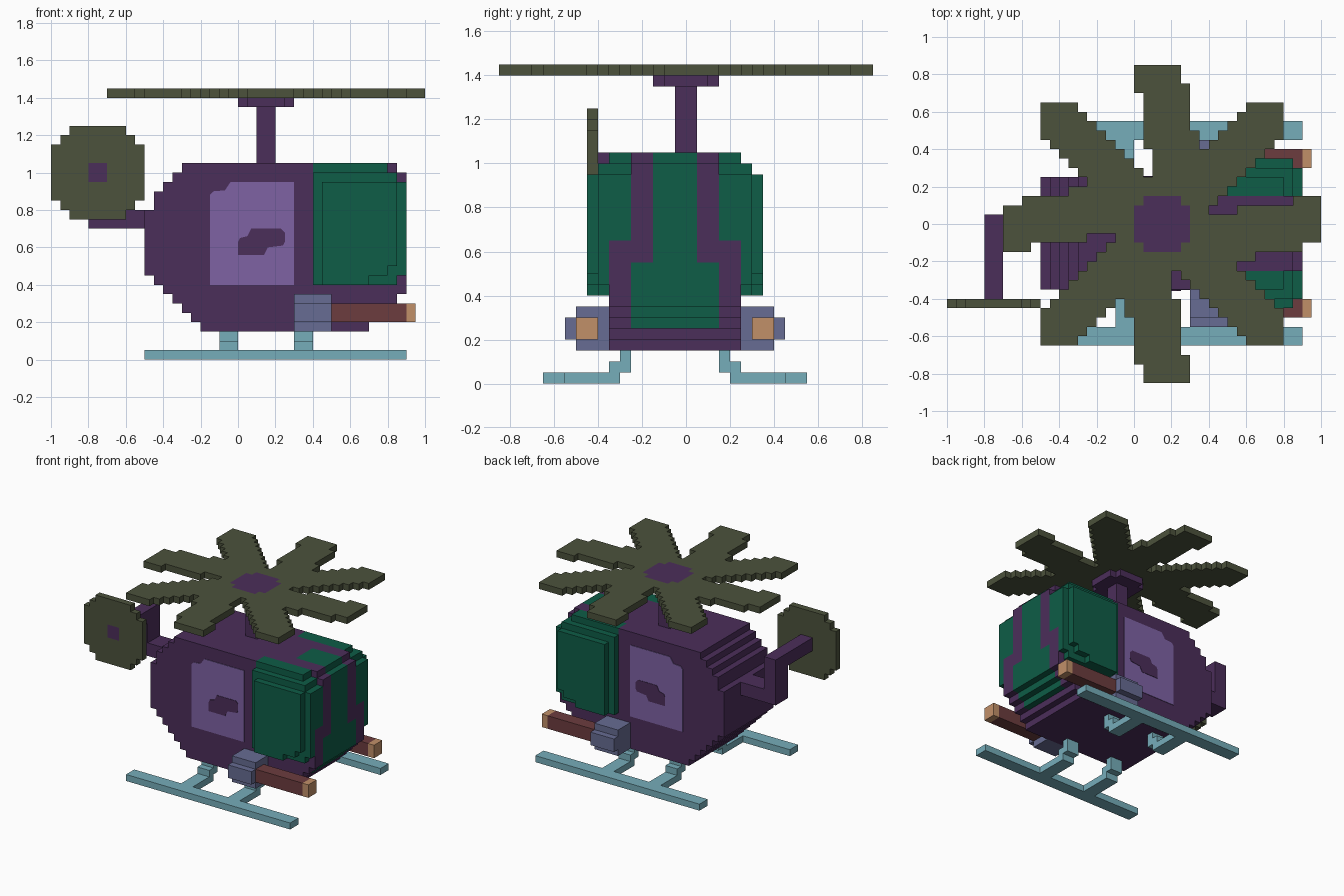
import bpy, bmesh, math
from mathutils import Vector

cube = bpy.data.objects.get("Cube")
if cube:
    bpy.data.objects.remove(cube, do_unlink=True)

U = 0.05     # block size
MID = -1     # mirror plane of the hull, in blocks along y


def linear(c):
    c /= 255
    return c / 12.92 if c <= 0.04045 else ((c + 0.055) / 1.055) ** 2.4


def material(name, rgb):
    m = bpy.data.materials.new(name)
    col = [linear(c) for c in rgb] + [1]
    m.diffuse_color = col
    m.use_nodes = True
    m.node_tree.nodes["Principled BSDF"].inputs["Base Color"].default_value = col
    return m


PURPLE = material("dark purple", (75, 46, 90))
LILAC = material("lilac", (126, 98, 164))
GREEN = material("deep green", (14, 93, 71))
OLIVE = material("olive", (76, 82, 60))
TEAL = material("pale teal", (118, 173, 186))
SLATE = material("slate blue", (103, 108, 147))
BROWN = material("brown", (108, 60, 62))
TAN = material("tan", (193, 144, 105))


def finish(name, bm, mats):
    me = bpy.data.meshes.new(name)
    bm.to_mesh(me)
    bm.free()
    for m in mats:
        me.materials.append(m)
    ob = bpy.data.objects.new(name, me)
    bpy.context.collection.objects.link(ob)
    return ob


def box(x0, x1, y0, y1, z0, z1):
    return {(x, y, z) for x in range(x0, x1) for y in range(y0, y1) for z in range(z0, z1)}


def mirrored(cells):
    """Mirror blocks across the hull's middle plane."""
    return {(x, 2 * MID - 1 - y, z) for x, y, z in cells}


def blocks(name, cells, mats, rule=None):
    """Skin a set of unit blocks; rule(cell) picks the material index."""
    bm = bmesh.new()
    cache = {}

    def vert(p):
        if p not in cache:
            cache[p] = bm.verts.new(Vector(p) * U)
        return cache[p]

    for c in sorted(cells):
        for axis in range(3):
            a, b = (axis + 1) % 3, (axis + 2) % 3
            for side in (0, 1):
                n = list(c)
                n[axis] += 1 if side else -1
                if tuple(n) in cells:
                    continue
                quad = []
                for da, db in ((0, 0), (1, 0), (1, 1), (0, 1)):
                    p = list(c)
                    p[axis] += side
                    p[a] += da
                    p[b] += db
                    quad.append(vert(tuple(p)))
                f = bm.faces.new(quad if side else quad[::-1])
                f.material_index = rule(c) if rule else 0
    bmesh.ops.dissolve_limit(bm, angle_limit=0.01, verts=bm.verts[:], edges=bm.edges[:],
                             delimit={'MATERIAL'})
    return finish(name, bm, mats)


def plate(name, pts, y, depth, mat):
    """Thin panel: x-z outline at y, pushed out by depth."""
    bm = bmesh.new()
    f = bm.faces.new([bm.verts.new((x, y, z)) for x, z in pts])
    ext = bmesh.ops.extrude_face_region(bm, geom=[f])
    for v in ext["geom"]:
        if isinstance(v, bmesh.types.BMVert):
            v.co.y += depth
    bmesh.ops.recalc_face_normals(bm, faces=bm.faces[:])
    return finish(name, bm, [mat])


# Hull: rows of blocks from z = 3 upwards, each with its tail and nose limit
tail = [-4, -5, -6, -7, -8, -9] + [-10] * 7 + [-9, -9, -8, -7, -6]
nose = [14, 15, 16, 17] + [18] * 13 + [17]
hull = set()
for i, (x0, x1) in enumerate(zip(tail, nose)):
    z = 3 + i
    hull |= box(x0, x1, -7, 5, z, z + 1)
# Round off the upper nose corners
for z, x in ((19, 17), (20, 16)):
    for y0, y1 in ((-7, -5), (3, 5)):
        hull -= box(x, 18, y0, y1, z, z + 1)


def hull_colour(c):
    x, y, z = c
    off = abs(y + 0.5 - MID)
    if off > 4:
        return int(x >= 8 and z >= 13)
    if off > 2:
        return int(x >= 12 and 5 <= z < 11)
    return int(x >= 12 and z >= 5)


blocks("hull", hull, [PURPLE, GREEN], hull_colour)

# Bulging side windows in two layers with clipped front corners
bulge = box(8, 18, -8, -7, 8, 20) - box(17, 18, -8, -7, 8, 9) - box(17, 18, -8, -7, 19, 20)
bulge |= box(9, 17, -9, -8, 8, 19) - box(14, 17, -9, -8, 8, 9) - box(16, 17, -9, -8, 9, 10)

# Landing gear: skid and two stepped legs per side
gear = box(-10, 18, -13, -11, 0, 1)
for x in (-2, 6):
    gear |= box(x, x + 2, -11, -6, 0, 1) | box(x, x + 2, -7, -5, 1, 2) | box(x, x + 2, -6, -5, 2, 3)

# Gun pods
pod = box(6, 10, -10, -7, 3, 7) | box(6, 10, -11, -10, 4, 6)
barrel = box(10, 18, -10, -8, 4, 6)
muzzle = box(18, 19, -10, -8, 4, 6)

for part, cells, mat in (("side_window", bulge, GREEN), ("landing_skid", gear, TEAL),
                         ("gun_pod", pod, SLATE), ("gun_barrel", barrel, BROWN),
                         ("gun_muzzle", muzzle, TAN)):
    blocks(part + "_near", cells, [mat])
    blocks(part + "_far", mirrored(cells), [mat])

# Doors and handles as thin panels on both flanks
door = [(-.15, .4), (.3, .4), (.3, .95), (-.04, .95), (-.07, .905), (-.13, .9), (-.15, .88)]
handle = [(0, .56), (.14, .56), (.16, .6), (.24, .61), (.25, .63), (.25, .68), (.23, .7),
          (.07, .7), (.05, .66), (.01, .65), (0, .63)]
for side, y, s in (("near", -0.35, -1), ("far", 0.25, 1)):
    plate("door_" + side, door, y, s * 0.004, LILAC)
    plate("door_handle_" + side, handle, y + s * 0.004, s * 0.003, PURPLE)

# Tail boom, upright post and cross axle
axle = box(-16, -14, -9, 1, 19, 21)
blocks("tail_boom", box(-16, -10, -2, 1, 14, 16) | box(-16, -14, -2, 1, 14, 21) | axle, [PURPLE])

# Tail rotor disc around the axle
disc = {c for c in box(-20, -10, -9, -8, 15, 25)
        if abs(c[0] + 15.5) + abs(c[2] - 19.5) <= 7.2}
blocks("tail_rotor", disc - axle, [OLIVE])

# Mast and hub
hub = {c for c in box(0, 6, -3, 3, 27, 29) if abs(c[0] - 2.5) + abs(c[1] + 0.5) < 5}
blocks("rotor_mast", box(2, 4, -1, 1, 21, 27), [PURPLE])
blocks("rotor_hub", hub, [PURPLE])


# Main rotor: eight blades, straight ones slightly swept
def in_rotor(c):
    dx, dy = (c[0] - 2.5) * U, (c[1] + 0.5) * U
    for k in range(8):
        a = k * math.pi / 4
        r = dx * math.cos(a) + dy * math.sin(a)
        p = dy * math.cos(a) - dx * math.sin(a)
        if r < 0:
            continue
        if k % 2:
            if abs(p) < 0.13 and max(abs(dx), abs(dy)) < 0.65:
                return True
        elif abs(p + 0.05 - 0.19 * (r - 0.45)) < 0.13 and r < 0.85:
            return True
    return False


blocks("main_rotor", {c for c in box(-14, 20, -17, 17, 28, 29) if in_rotor(c)} - hub, [OLIVE])
